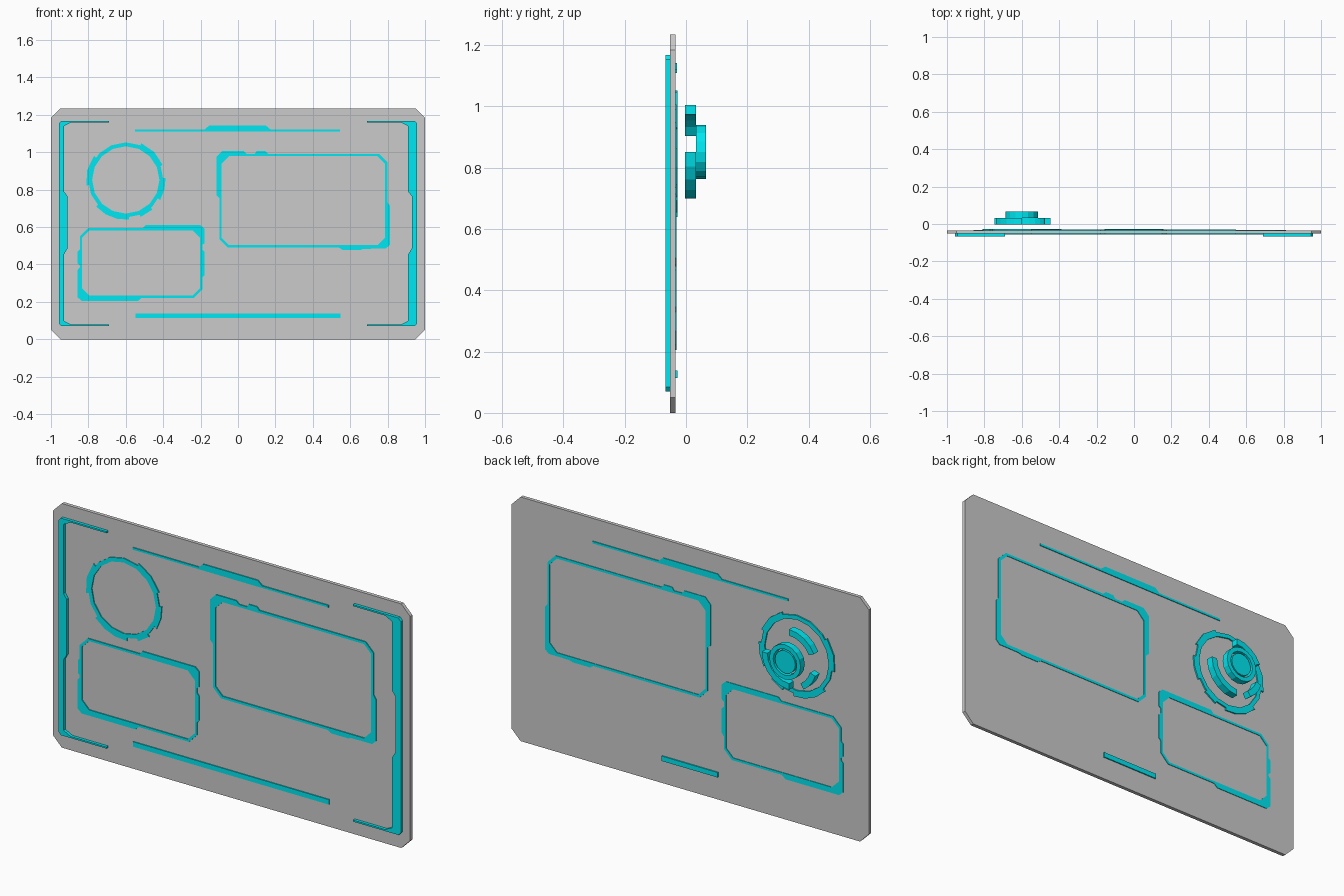
import bpy, bmesh, math

if "Cube" in bpy.data.objects:
    bpy.data.objects.remove(bpy.data.objects["Cube"])

cyan = bpy.data.materials.new("cyan")
cyan.diffuse_color = (0.0, 0.8, 0.88, 1)
cyan.use_nodes = True
cyan.node_tree.nodes["Principled BSDF"].inputs["Base Color"].default_value = cyan.diffuse_color


def prism(bm, pts, y0, y1):
    """Extrude an x-z outline from y0 to y1."""
    a = [bm.verts.new((x, y0, z)) for x, z in pts]
    b = [bm.verts.new((x, y1, z)) for x, z in pts]
    bm.faces.new(a)
    bm.faces.new(b[::-1])
    n = len(pts)
    for i in range(n):
        j = (i + 1) % n
        bm.faces.new((a[j], a[i], b[i], b[j]))


def band(bm, outer, inner, y0, y1):
    """Closed ring between two outlines with equal point counts."""
    loops = [[bm.verts.new((x, y, z)) for x, z in pts]
             for pts, y in ((outer, y0), (outer, y1), (inner, y1), (inner, y0))]
    n = len(outer)
    for k in range(4):
        p, q = loops[k], loops[(k + 1) % 4]
        for i in range(n):
            j = (i + 1) % n
            bm.faces.new((p[i], p[j], q[j], q[i]))


def finish(bm, name, mat=cyan):
    bmesh.ops.recalc_face_normals(bm, faces=bm.faces)
    me = bpy.data.meshes.new(name)
    bm.to_mesh(me)
    bm.free()
    ob = bpy.data.objects.new(name, me)
    bpy.context.collection.objects.link(ob)
    if mat:
        me.materials.append(mat)
    return ob


def chamfer_rect(x0, x1, z0, z1, c):
    return [(x0 + c, z0), (x1 - c, z0), (x1, z0 + c), (x1, z1 - c),
            (x1 - c, z1), (x0 + c, z1), (x0, z1 - c), (x0, z0 + c)]


def arc(r, a0, a1, n, c):
    return [(c[0] + r * math.cos(math.radians(a0 + (a1 - a0) * i / n)),
             c[1] + r * math.sin(math.radians(a0 + (a1 - a0) * i / n))) for i in range(n + 1)]


def arc_plate(bm, r0, r1, a0, a1, n, y0, y1, c):
    prism(bm, arc(r1, a0, a1, n, c) + arc(r0, a0, a1, n, c)[::-1], y0, y1)


# Back panel with clipped corners
bm = bmesh.new()
prism(bm, chamfer_rect(-1, 1, 0, 1.235, 0.05), -0.052, -0.034)
finish(bm, "panel", None)

# Side brackets: upright with a stepped inner edge and thin arms
for name, s, w, wm in (("left_bracket", -1, 0.028, 0.046), ("right_bracket", 1, 0.048, 0.029)):
    bm = bmesh.new()
    xo, xi, xm = 0.958, 0.958 - w, 0.958 - wm
    pts = [(0.69, 1.168), (0.945, 1.168), (xo, 1.153), (xo, 0.085), (0.945, 0.07), (0.69, 0.07),
           (0.69, 0.078), (xi - 0.04, 0.078), (xi, 0.098), (xi, 0.455), (xm, 0.485),
           (xm, 0.765), (xi, 0.79), (xi, 1.14), (xi - 0.04, 1.16), (0.69, 1.16)]
    prism(bm, [(s * x, z) for x, z in pts], -0.067, -0.05)
    finish(bm, name)

F, B = -0.057, -0.031

# Large screen frame with raised accents
bm = bmesh.new()
band(bm, chamfer_rect(-0.1, 0.798, 0.49, 0.992, 0.045),
     chamfer_rect(-0.087, 0.785, 0.503, 0.979, 0.04), F, B)
prism(bm, [(-0.1, 0.755), (-0.116, 0.77), (-0.116, 0.975), (-0.085, 1.007), (0.03, 1.007),
           (0.045, 0.992), (-0.055, 0.992), (-0.1, 0.947)], F, B)
prism(bm, [(0.09, 0.992), (0.1, 1.007), (0.145, 1.007), (0.16, 0.992)], F, B)
prism(bm, [(0.798, 0.735), (0.812, 0.715), (0.812, 0.505), (0.79, 0.485), (0.71, 0.485),
           (0.7, 0.49), (0.753, 0.49), (0.798, 0.535)], F, B)
prism(bm, [(0.54, 0.49), (0.56, 0.478), (0.655, 0.478), (0.675, 0.484), (0.71, 0.484), (0.71, 0.49)], F, B)
finish(bm, "large_screen_frame")

# Small screen frame with raised accents
bm = bmesh.new()
band(bm, chamfer_rect(-0.846, -0.19, 0.222, 0.594, 0.045),
     chamfer_rect(-0.834, -0.202, 0.234, 0.582, 0.04), F, B)
prism(bm, [(-0.51, 0.594), (-0.495, 0.61), (-0.2, 0.61), (-0.178, 0.59), (-0.178, 0.515),
           (-0.19, 0.505), (-0.19, 0.549), (-0.235, 0.594)], F, B)
prism(bm, [(-0.19, 0.48), (-0.178, 0.467), (-0.178, 0.345), (-0.19, 0.33)], F, B)
prism(bm, [(-0.846, 0.48), (-0.857, 0.47), (-0.857, 0.405), (-0.846, 0.395)], F, B)
prism(bm, [(-0.846, 0.385), (-0.858, 0.37), (-0.858, 0.225), (-0.835, 0.205), (-0.535, 0.205),
           (-0.515, 0.222), (-0.801, 0.222), (-0.846, 0.267)], F, B)
finish(bm, "small_screen_frame")

# Top and bottom trim strips
bm = bmesh.new()
prism(bm, [(-0.55, 1.11), (0.545, 1.11), (0.545, 1.121), (0.175, 1.121), (0.15, 1.142),
           (-0.155, 1.142), (-0.18, 1.121), (-0.55, 1.121)], F, -0.03)
finish(bm, "top_trim")
for name, w, y0, y1 in (("bottom_trim", 0.548, F, -0.045), ("rear_bottom_trim", 0.157, -0.045, -0.028)):
    bm = bmesh.new()
    prism(bm, [(-w, 0.114), (w, 0.114), (w, 0.139), (-w, 0.139)], y0, y1)
    finish(bm, name)

# Dial ring set through the panel, with thicker stretches
C = (-0.6, 0.852)
bm = bmesh.new()
band(bm, arc(0.201, 0, 360, 16, C)[:-1], arc(0.18, 0, 360, 16, C)[:-1], F, -0.027)
for a0, a1, n in ((22, 67, 2), (-30, 3, 2), (143, 188, 2), (222, 275, 3), (292, 312, 1)):
    arc_plate(bm, 0.194, 0.213, a0, a1, n, F, -0.027, C)
finish(bm, "dial_ring")

# Floating arcs behind the panel
bm = bmesh.new()
for a0, a1, n in ((90, 155, 4), (197, 238, 3), (270, 360, 5)):
    arc_plate(bm, 0.122, 0.153, a0, a1, n, -0.003, 0.033, C)
finish(bm, "dial_arcs")

# Central dial button: rim and inner disc
bm = bmesh.new()
band(bm, arc(0.088, 0, 360, 16, C)[:-1], arc(0.066, 0, 360, 16, C)[:-1], 0.033, 0.066)
finish(bm, "dial_rim")
bm = bmesh.new()
prism(bm, arc(0.057, 0, 360, 16, C)[:-1], 0.033, 0.064)
finish(bm, "dial_button")
